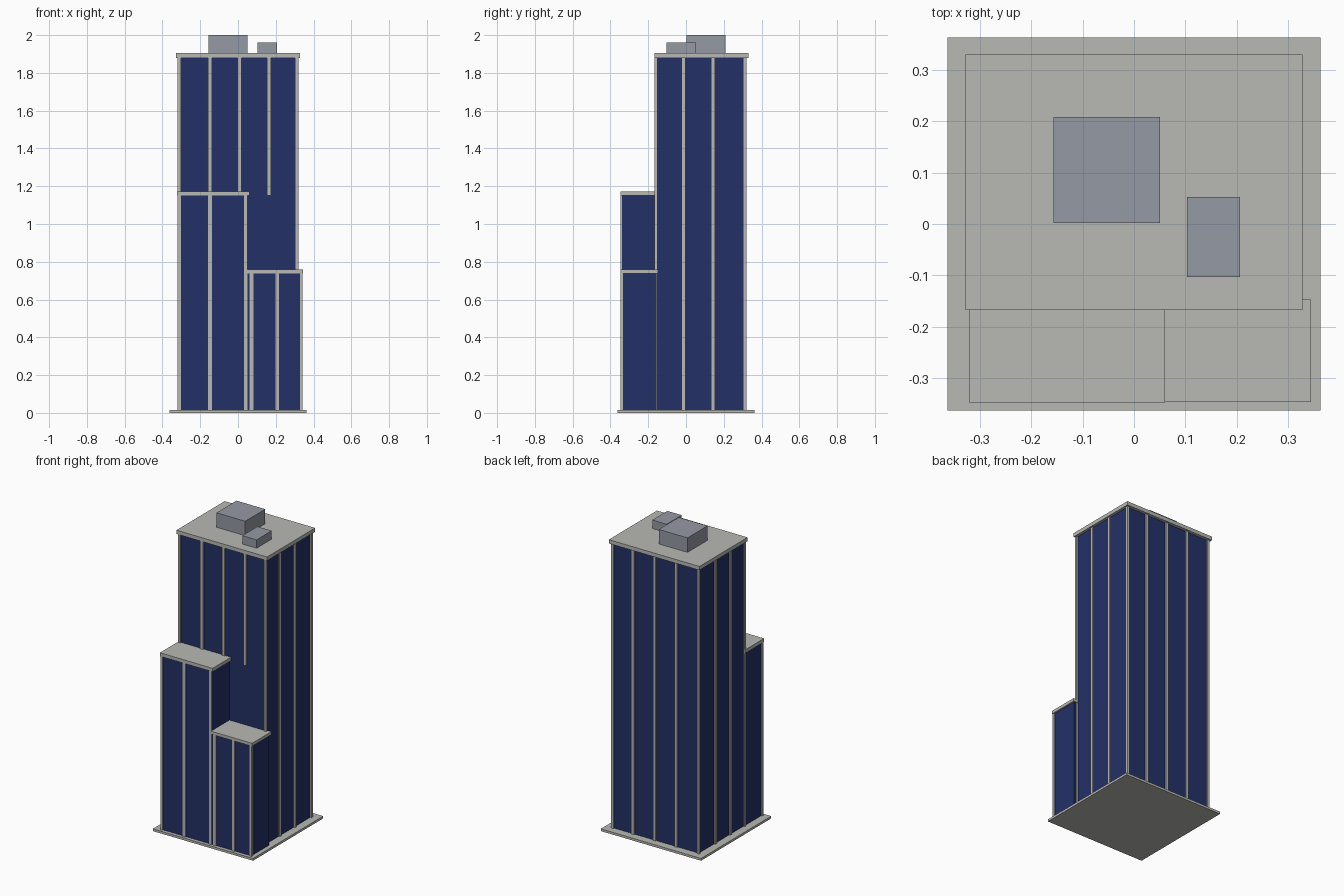
import bpy
import bmesh

cube = bpy.data.objects.get("Cube")
if cube:
    bpy.data.objects.remove(cube, do_unlink=True)


def material(name, rgb):
    mat = bpy.data.materials.new(name)
    mat.use_nodes = True
    mat.diffuse_color = (*rgb, 1)
    mat.node_tree.nodes["Principled BSDF"].inputs["Base Color"].default_value = (*rgb, 1)
    return mat


concrete = material("pale concrete", (0.48, 0.48, 0.46))
glass = material("dark blue glass", (0.017, 0.03, 0.135))
metal = material("grey metal", (0.30, 0.32, 0.37))


def boxes(name, mat, bounds):
    """One object from boxes given as (x range, y range, z range)."""
    bm = bmesh.new()
    for xs, ys, zs in bounds:
        v = [bm.verts.new((x, y, z)) for z in zs for x, y in
             ((xs[0], ys[0]), (xs[1], ys[0]), (xs[1], ys[1]), (xs[0], ys[1]))]
        bm.faces.new(v[3::-1])
        bm.faces.new(v[4:])
        for i in range(4):
            j = (i + 1) % 4
            bm.faces.new((v[i], v[j], v[j + 4], v[i + 4]))
    mesh = bpy.data.meshes.new(name)
    bm.to_mesh(mesh)
    bm.free()
    mesh.materials.append(mat)
    obj = bpy.data.objects.new(name, mesh)
    bpy.context.collection.objects.link(obj)


def around(c, half):
    return (c - half, c + half)


GROUND, TOWER_TOP, TALL_TOP, SHORT_TOP = 0.015, 1.88, 1.15, 0.738
FRONT, BACK, SIDE = -0.157, 0.31, 0.31
POST, FIN = 0.008, 0.01

# Ground slab
boxes("ground_slab", concrete, [((-0.363, 0.363), (-0.363, 0.363), (0, GROUND))])

# Main tower
full = (GROUND, TOWER_TOP)
boxes("tower_glass", glass, [((-SIDE, SIDE), (FRONT, BACK), full)])
boxes("tower_roof", concrete, [((-0.328, 0.328), (-0.168, 0.33), (TOWER_TOP, 1.905))])
boxes("tower_corner_posts", concrete,
      [(around(x, POST), around(y, POST), full)
       for x in (-0.311, 0.311) for y in (-0.158, 0.311)])
columns = (-0.148, 0.008, 0.164)
boxes("tower_front_fins", concrete,
      [(around(x, FIN), around(FRONT, POST), (TALL_TOP, TOWER_TOP)) for x in columns])
boxes("tower_back_fins", concrete,
      [(around(x, FIN), around(BACK, POST), full) for x in columns])
boxes("tower_side_fins", concrete,
      [(around(x, POST), around(y, FIN), full)
       for x in (-SIDE, SIDE) for y in (-0.013, 0.143)])

# Tall front wing
tall = (GROUND, TALL_TOP)
boxes("tall_wing_glass", glass, [((-0.311, 0.048), (-0.341, FRONT), tall)])
boxes("tall_wing_roof", concrete, [((-0.322, 0.06), (-0.348, -0.15), (TALL_TOP, 1.173))])
boxes("tall_wing_posts", concrete,
      [((-0.319, -0.303), (-0.347, -0.333), tall),
       (around(-0.148, FIN), (-0.347, -0.338), tall),
       ((0.032, 0.05), (-0.347, -0.339), tall)])

# Short front wing
short = (GROUND, SHORT_TOP)
boxes("short_wing_glass", glass, [((0.045, 0.334), (-0.34, -0.155), short)])
boxes("short_wing_roof", concrete, [((0.045, 0.345), (-0.347, -0.147), (SHORT_TOP, 0.758))])
boxes("short_wing_posts", concrete,
      [(around(0.072, FIN), (-0.346, -0.336), short),
       (around(0.208, FIN), (-0.346, -0.336), short),
       ((0.327, 0.341), (-0.346, -0.333), short)])

# Rooftop plant rooms
boxes("large_plant_room", metal, [((-0.157, 0.051), (0.002, 0.209), (1.905, 2.0))])
boxes("small_plant_room", metal, [((0.103, 0.207), (-0.103, 0.053), (1.905, 1.96))])
